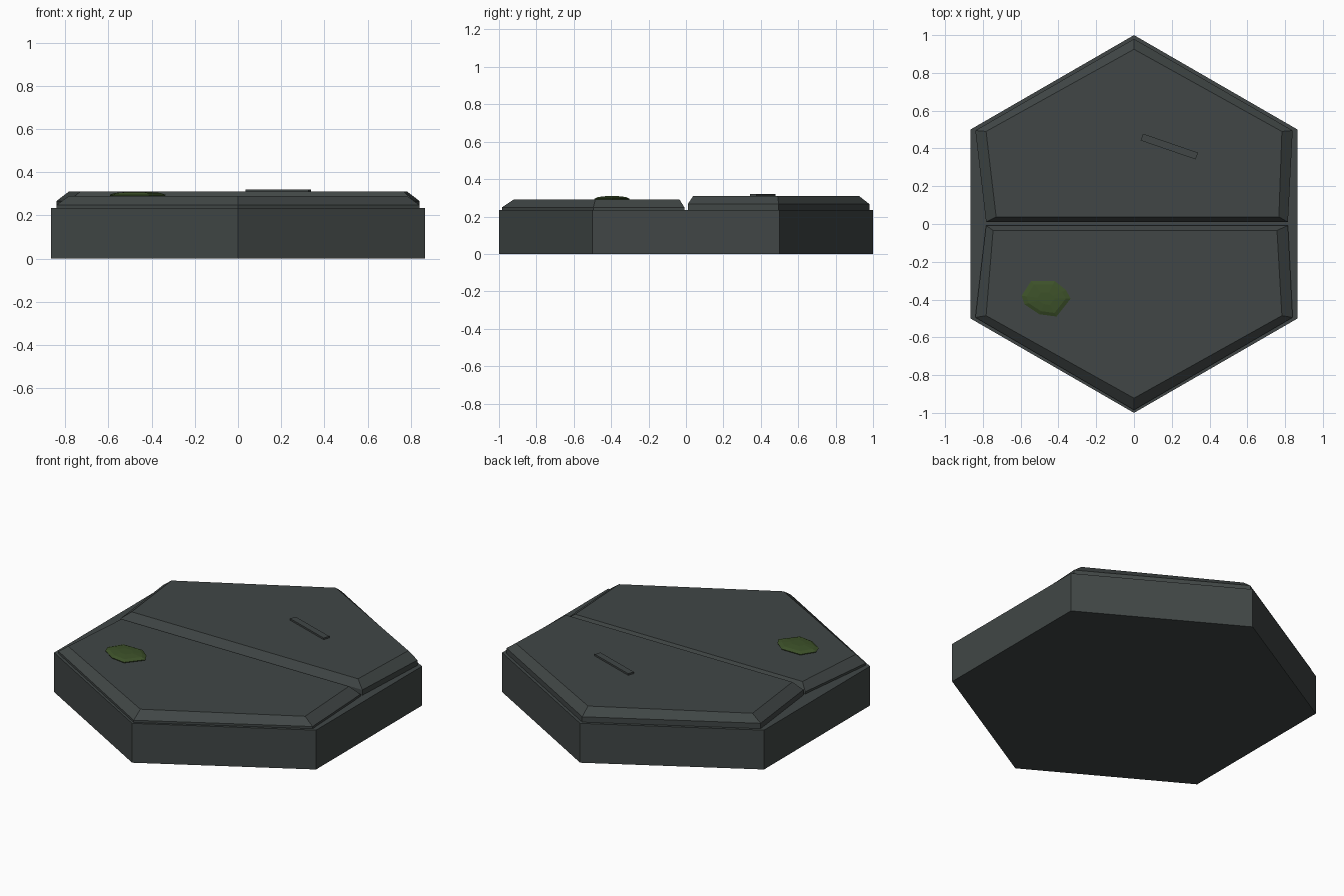
import bpy
import math
from mathutils import Matrix, Vector

default = bpy.data.objects.get("Cube")
if default:
    bpy.data.objects.remove(default)


def make_material(name, rgb):
    mat = bpy.data.materials.new(name)
    mat.use_nodes = True
    colour = (*rgb, 1)
    mat.diffuse_color = colour
    mat.node_tree.nodes["Principled BSDF"].inputs["Base Color"].default_value = colour
    return mat


stone = make_material("dark slate", (0.052, 0.062, 0.061))
moss = make_material("moss green", (0.046, 0.082, 0.022))


def loft(name, rings, mat):
    """Join stacked rings of (x, y, z) points and cap both ends."""
    n = len(rings[0])
    verts = [p for ring in rings for p in ring]
    faces = [tuple(reversed(range(n))), tuple(range(len(verts) - n, len(verts)))]
    for r in range(len(rings) - 1):
        for i in range(n):
            j = (i + 1) % n
            faces.append((r * n + i, r * n + j, (r + 1) * n + j, (r + 1) * n + i))
    mesh = bpy.data.meshes.new(name)
    mesh.from_pydata(verts, [], faces)
    mesh.materials.append(mat)
    obj = bpy.data.objects.new(name, mesh)
    bpy.context.collection.objects.link(obj)
    return obj


def at(outline, z):
    return [(x, y, z) for x, y in outline]


# Hexagonal base block
hexagon = [(math.cos(a), math.sin(a)) for a in (math.radians(30 + 60 * i) for i in range(6))]
BASE_TOP = 0.235
loft("hex_base", [at(hexagon, 0), at(hexagon, BASE_TOP)], stone)

# Two bevelled paving slabs split by a narrow gap
back_outer = [(-0.783, 0.01), (0.815, 0.01), (0.84, 0.495), (0, 0.98), (-0.84, 0.495)]
back_inner = [(-0.73, 0.038), (0.767, 0.038), (0.783, 0.49), (0, 0.925), (-0.783, 0.49)]
front_outer = [(0.815, -0.008), (-0.783, -0.008), (-0.84, -0.495), (0, -0.985), (0.84, -0.495)]
front_inner = [(0.757, -0.034), (-0.746, -0.034), (-0.783, -0.485), (0, -0.922), (0.783, -0.485)]


def slab(name, outer, inner, shoulder, top):
    loft(name, [at(outer, BASE_TOP - 0.01), at(outer, shoulder), at(inner, top)], stone)


slab("back_slab", back_outer, back_inner, 0.267, 0.31)
slab("front_slab", front_outer, front_inner, 0.248, 0.29)

# Thin raised strip on the back slab
strip = [(-0.154, -0.019), (0.154, -0.019), (0.154, 0.019), (-0.154, 0.019)]
ridge = loft("raised_strip", [at(strip, 0), at(strip, 0.02)], stone)
ridge.data.transform(Matrix.Translation((0.187, 0.41, 0.3)) @ Matrix.Rotation(math.radians(-19), 4, "Z"))

# Low faceted moss patch on the front slab
centre = Vector((-0.465, -0.395))
patch = [Vector(p) for p in ((-0.42, -0.302), (-0.545, -0.302), (-0.595, -0.38), (-0.58, -0.425),
                             (-0.5, -0.478), (-0.41, -0.49), (-0.335, -0.395), (-0.36, -0.35))]


def shrink(f):
    return [centre + (p - centre) * f for p in patch]


loft("moss_patch", [at(shrink(0.95), 0.285), at(shrink(1), 0.295), at(shrink(0.8), 0.304),
                    at(shrink(0.35), 0.309)], moss)
